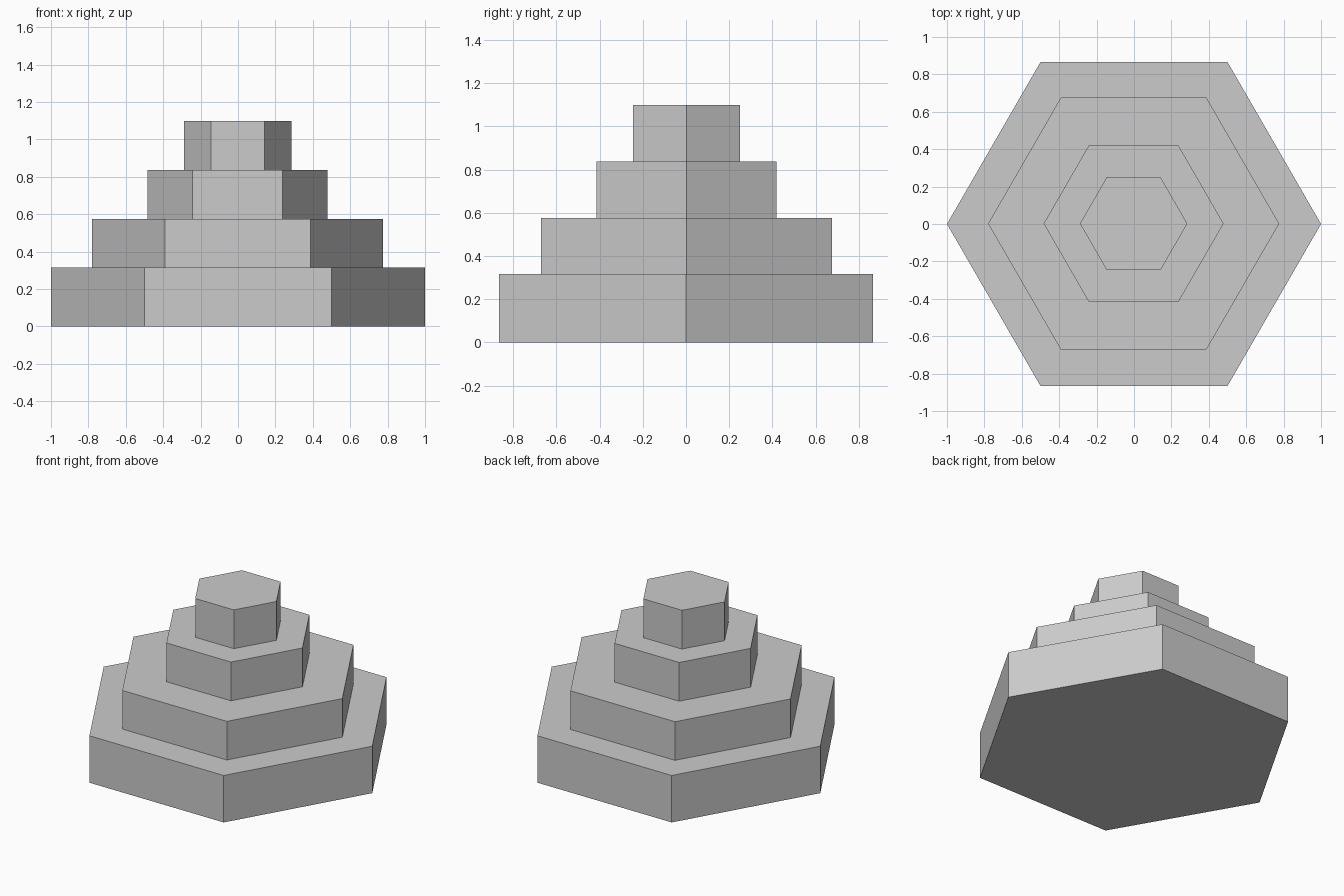
import bpy

cube = bpy.data.objects.get("Cube")
if cube:
    bpy.data.objects.remove(cube, do_unlink=True)

# Plain grey for the whole model
grey = bpy.data.materials.new("plain_grey")
grey.use_nodes = True
colour = (0.6, 0.6, 0.6, 1.0)
grey.diffuse_color = colour
grey.node_tree.nodes["Principled BSDF"].inputs["Base Color"].default_value = colour


def hexagon_tier(name, radius, bottom, top, offset=(0, 0)):
    """Hexagonal block with its corners on the x axis."""
    bpy.ops.mesh.primitive_cylinder_add(
        vertices=6, radius=radius, depth=top - bottom,
        location=(*offset, (bottom + top) / 2))
    tier = bpy.context.object
    tier.name = name
    # Turn the mesh so that flat sides face front and back
    tier.rotation_euler.z = 3.14159265 / 6
    bpy.ops.object.transform_apply(location=False, rotation=True, scale=False)
    tier.data.materials.append(grey)
    return tier


# Stacked tiers, from the ground up
hexagon_tier("base_tier", 1.0, 0, 0.316)
hexagon_tier("lower_tier", 0.778, 0.316, 0.576, (-0.002, 0.002))
hexagon_tier("upper_tier", 0.481, 0.576, 0.837, (-0.002, 0.002))
hexagon_tier("top_tier", 0.287, 0.837, 1.098, (-0.002, 0.002))
